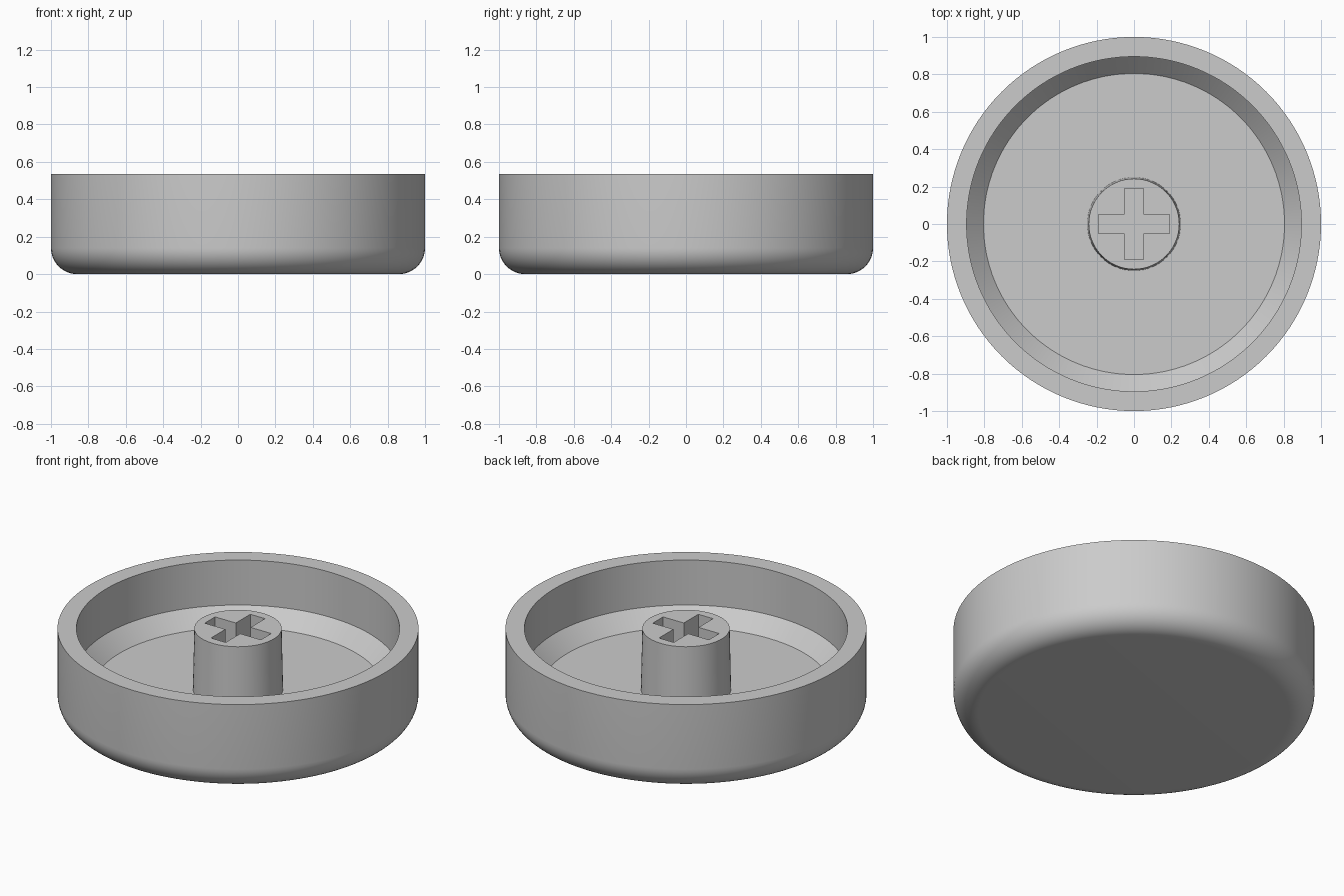
import bpy
import bmesh
from math import sin, cos, pi, radians

cube = bpy.data.objects.get("Cube")
if cube:
    bpy.data.objects.remove(cube, do_unlink=True)

SEGMENTS = 128
HEIGHT = 0.535
FLOOR = 0.165

grey = bpy.data.materials.new("plain grey")
grey.use_nodes = True
grey.diffuse_color = (0.6, 0.6, 0.6, 1)
grey.node_tree.nodes["Principled BSDF"].inputs["Base Color"].default_value = grey.diffuse_color


def add_object(name, bm):
    bmesh.ops.recalc_face_normals(bm, faces=bm.faces)
    mesh = bpy.data.meshes.new(name)
    bm.to_mesh(mesh)
    bm.free()
    obj = bpy.data.objects.new(name, mesh)
    bpy.context.collection.objects.link(obj)
    return obj


def make_active(obj):
    bpy.ops.object.select_all(action='DESELECT')
    obj.select_set(True)
    bpy.context.view_layer.objects.active = obj


def finish(obj):
    obj.data.materials.clear()
    obj.data.materials.append(grey)
    make_active(obj)
    bpy.ops.object.shade_smooth_by_angle(angle=radians(30))


def lathe(name, profile):
    """Revolve (radius, height) points around the z axis."""
    bm = bmesh.new()
    verts = [bm.verts.new((r, 0, z)) for r, z in profile]
    edges = [bm.edges.new(pair) for pair in zip(verts, verts[1:])]
    bmesh.ops.spin(bm, geom=verts + edges, cent=(0, 0, 0), axis=(0, 0, 1),
                   angle=2 * pi, steps=SEGMENTS)
    bmesh.ops.remove_doubles(bm, verts=bm.verts, dist=0.0005)
    return add_object(name, bm)


# Round shell: rounded outer edge, flat rim, straight inner wall, sloped floor edge
ROUND = 0.14
STEPS = 12
corner = [(1 - ROUND + ROUND * sin(a), ROUND - ROUND * cos(a))
          for a in (pi / 2 * i / STEPS for i in range(STEPS + 1))]
shell = lathe("shell", [(0, 0)] + corner + [
    (1, HEIGHT), (0.895, HEIGHT), (0.895, 0.26), (0.805, FLOOR), (0, FLOOR)])
finish(shell)

# Central stem, slightly tapered towards the top
base = FLOOR - 0.01
bpy.ops.mesh.primitive_cone_add(vertices=64, radius1=0.25, radius2=0.242,
                                depth=HEIGHT - base,
                                location=(0, 0, (HEIGHT + base) / 2))
stem = bpy.context.object
stem.name = "stem"

# Cross-shaped socket cut into the stem
ARM, HALF = 0.19, 0.05
quarter = [(ARM, -HALF), (ARM, HALF), (HALF, HALF)]
bm = bmesh.new()
outline = []
for turn in range(4):
    c, s = round(cos(turn * pi / 2)), round(sin(turn * pi / 2))
    outline += [bm.verts.new((x * c - y * s, x * s + y * c, FLOOR + 0.005))
                for x, y in quarter]
face = bm.faces.new(outline)
top = bmesh.ops.extrude_face_region(bm, geom=[face], use_keep_orig=True)
bmesh.ops.translate(bm, vec=(0, 0, HEIGHT - FLOOR + 0.1),
                    verts=[v for v in top["geom"] if isinstance(v, bmesh.types.BMVert)])
cutter = add_object("socket_cutter", bm)
cutter.hide_render = True

cut = stem.modifiers.new("socket", 'BOOLEAN')
cut.operation = 'DIFFERENCE'
cut.solver = 'EXACT'
cut.object = cutter
make_active(stem)
bpy.ops.object.modifier_apply(modifier=cut.name)
bpy.data.objects.remove(cutter, do_unlink=True)
finish(stem)
